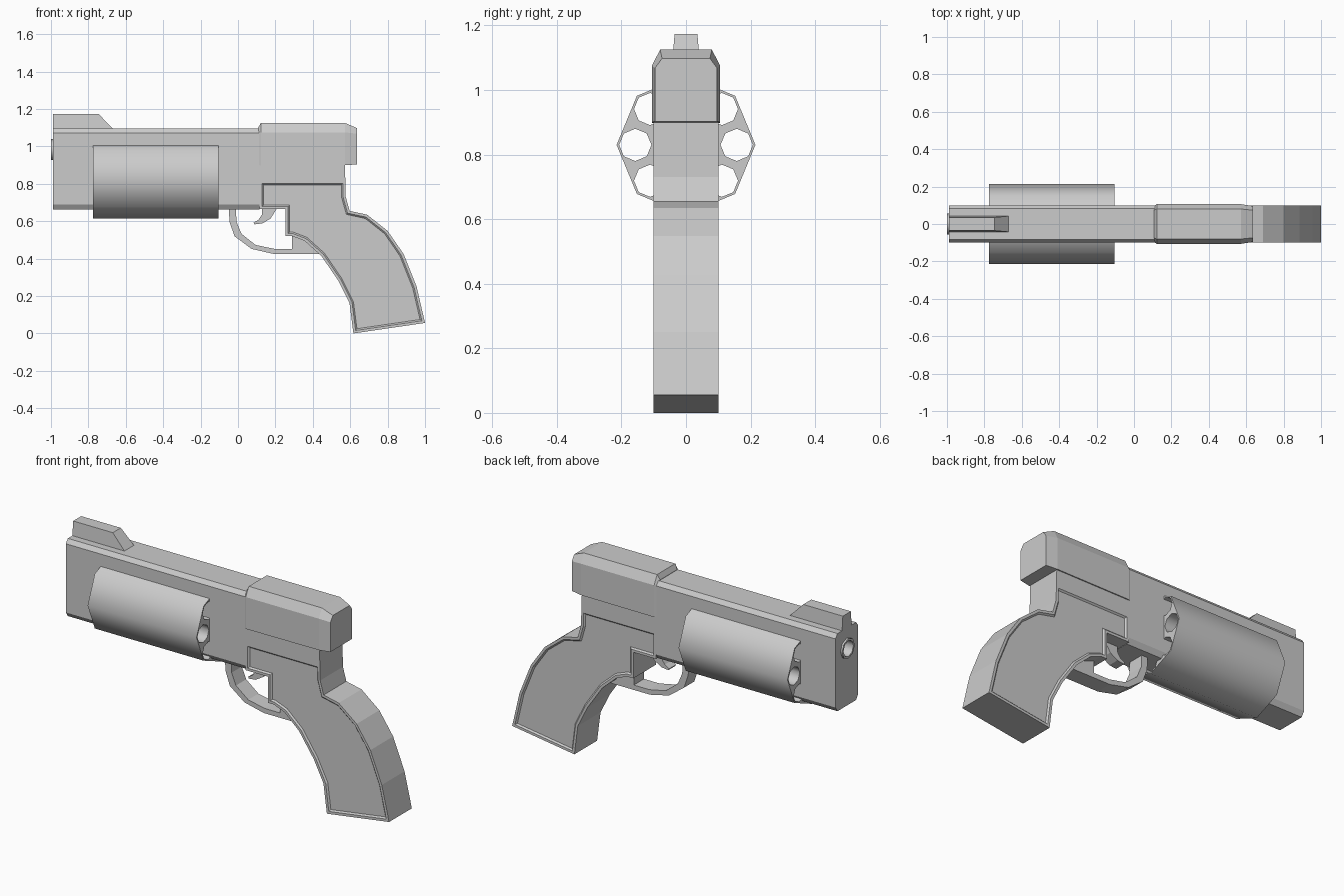
import bpy, bmesh, math
from mathutils import Matrix

if "Cube" in bpy.data.objects:
    bpy.data.objects.remove(bpy.data.objects["Cube"])


def add_mesh(name, bm):
    bmesh.ops.recalc_face_normals(bm, faces=bm.faces[:])
    me = bpy.data.meshes.new(name)
    bm.to_mesh(me)
    bm.free()
    ob = bpy.data.objects.new(name, me)
    bpy.context.collection.objects.link(ob)
    return ob


def side_plate(name, pts, half, groove=None):
    """Extrude an (x, z) profile to y = +-half, optionally recessing both sides."""
    bm = bmesh.new()
    a = [bm.verts.new((x, -half, z)) for x, z in pts]
    b = [bm.verts.new((x, half, z)) for x, z in pts]
    sides = [bm.faces.new(a), bm.faces.new(b[::-1])]
    for i in range(len(pts)):
        j = (i + 1) % len(pts)
        bm.faces.new((a[j], a[i], b[i], b[j]))
    bmesh.ops.recalc_face_normals(bm, faces=bm.faces[:])
    if groove:
        for f in sides:
            bmesh.ops.inset_region(bm, faces=[f], thickness=groove, use_even_offset=True)
            bmesh.ops.inset_region(bm, faces=[f], thickness=0.008, depth=-0.008,
                                   use_even_offset=True)
    return add_mesh(name, bm)


def loft(name, sections):
    """Skin matching (y, z) sections placed along x."""
    bm = bmesh.new()
    rings = [[bm.verts.new((x, y, z)) for y, z in sec] for x, sec in sections]
    bm.faces.new(rings[0])
    bm.faces.new(rings[-1][::-1])
    for r, s in zip(rings, rings[1:]):
        for i in range(len(r)):
            j = (i + 1) % len(r)
            bm.faces.new((r[j], r[i], s[i], s[j]))
    return add_mesh(name, bm)


def section(w, wt, z0, z1, z2, wb=None, zb=None):
    """Symmetric section: width w, chamfered top (and bottom if wb is given)."""
    right = ([(wb, z0), (w, zb)] if wb else [(w, z0)]) + [(w, z1), (wt, z2)]
    return right + [(-y, z) for y, z in reversed(right)]


def ring(r, cy, cz, n=8):
    return [(cy + r * math.cos(2 * math.pi * i / n), cz + r * math.sin(2 * math.pi * i / n))
            for i in range(n)]


def tube(name, loops, x0, x1):
    """Extrude (y, z) outlines with holes along x."""
    cu = bpy.data.curves.new(name, 'CURVE')
    cu.dimensions = '2D'
    cu.fill_mode = 'BOTH'
    cu.extrude = (x1 - x0) / 2
    for loop in loops:
        sp = cu.splines.new('POLY')
        sp.points.add(len(loop) - 1)
        for p, (y, z) in zip(sp.points, loop):
            p.co = (y, z, 0, 1)
        sp.use_cyclic_u = True
    ob = bpy.data.objects.new(name, cu)
    bpy.context.collection.objects.link(ob)
    ob.matrix_world = Matrix(((0, 0, 1, (x0 + x1) / 2), (1, 0, 0, 0), (0, 1, 0, 0), (0, 0, 0, 1)))
    bpy.ops.object.select_all(action='DESELECT')
    ob.select_set(True)
    bpy.context.view_layer.objects.active = ob
    bpy.ops.object.convert(target='MESH')
    return bpy.context.object


# Barrel housing with a bored muzzle
sec = section(0.1, 0.082, 0.663, 1.072, 1.095, 0.082, 0.69)
housing = loft("barrel_housing", [(-0.99, sec), (0.115, sec)])
bore = ring(0.05, 0, 0.983)
cutter = loft("bore_cutter", [(-1.1, bore), (-0.6, bore)])
cutter.hide_render = True
mod = housing.modifiers.new("bore", 'BOOLEAN')
mod.object = cutter
mod.operation = 'DIFFERENCE'
mod.solver = 'EXACT'
bpy.context.view_layer.objects.active = housing
bpy.ops.object.modifier_apply(modifier=mod.name)
bpy.data.objects.remove(cutter)
tube("barrel_liner", [ring(0.056, 0, 0.983), ring(0.044, 0, 0.983)], -1.0, -0.62)

# Octagonal drum with eight chambers
chambers = [ring(0.05, y, z) for y, z in ring(0.157, 0, 0.83)]
tube("drum", [ring(0.215, 0, 0.83)] + chambers, -0.775, -0.105)

# Rear block and the frame beneath it
loft("rear_block", [
    (0.108, section(0.097, 0.075, 0.9, 1.068, 1.1)),
    (0.122, section(0.106, 0.08, 0.898, 1.075, 1.125)),
    (0.572, section(0.106, 0.08, 0.9, 1.075, 1.125)),
    (0.636, section(0.096, 0.074, 0.903, 1.068, 1.098))])
side_plate("upper_frame", [(0.115, 0.815), (0.574, 0.815), (0.57, 0.95), (0.115, 0.95)], 0.1)

# Lower frame and curved grip with recessed side panels
side_plate("grip", [
    (0.115, 0.815), (0.574, 0.815), (0.576, 0.73), (0.597, 0.655), (0.69, 0.635),
    (0.8, 0.548), (0.885, 0.425), (0.955, 0.25), (1.0, 0.056), (0.617, 0.0),
    (0.596, 0.163), (0.537, 0.281), (0.446, 0.414), (0.356, 0.495), (0.29, 0.52),
    (0.254, 0.52), (0.254, 0.665), (0.115, 0.665)], 0.1, groove=0.014)

# Trigger guard and trigger
side_plate("trigger_guard", [
    (-0.05, 0.68), (-0.045, 0.596), (-0.019, 0.52), (0.072, 0.452), (0.19, 0.425),
    (0.46, 0.425), (0.4, 0.53), (0.29, 0.53), (0.29, 0.452), (0.195, 0.452),
    (0.094, 0.473), (0.019, 0.532), (-0.008, 0.596), (-0.012, 0.68)], 0.045)
side_plate("trigger", [
    (0.13, 0.68), (0.128, 0.635), (0.11, 0.608), (0.083, 0.592), (0.088, 0.583),
    (0.13, 0.588), (0.175, 0.615), (0.215, 0.68)], 0.03)

# Front sight, narrowing to its top
sight = side_plate("front_sight", [
    (-0.99, 1.085), (-0.66, 1.085), (-0.746, 1.174), (-0.99, 1.174)], 0.043)
for v in sight.data.vertices:
    if v.co.z > 1.1:
        v.co.y *= 0.82
